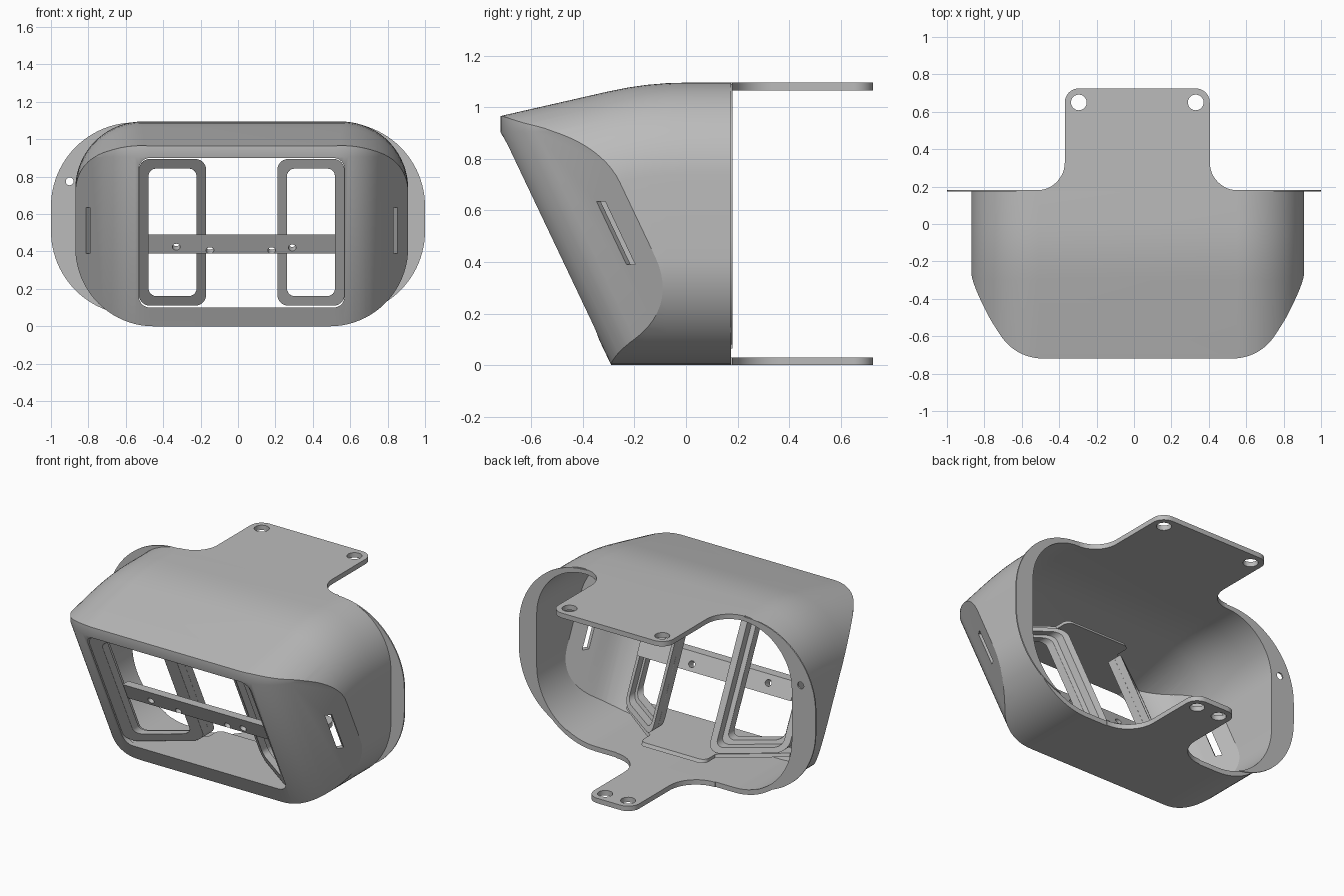
import bpy, bmesh, math

if "Cube" in bpy.data.objects:
    bpy.data.objects.remove(bpy.data.objects["Cube"])

grey = bpy.data.materials.new("plain grey")
grey.use_nodes = True
grey.diffuse_color = (0.5, 0.5, 0.5, 1)
grey.node_tree.nodes["Principled BSDF"].inputs["Base Color"].default_value = (0.5, 0.5, 0.5, 1)

MID = 0.02      # symmetry plane of the housing
LEAN = 0.475    # forward lean of the front panel
FRONT = -0.29   # foot of the front panel
BACK = 0.175    # rear rim
WALL = 0.03
SPLAY = 0.72    # sideways turn of the window rings


# ---------- helpers ----------
def arc(cx, cy, r, a0, a1, n=12):
    return [(cx + r * math.cos(math.radians(a0 + (a1 - a0) * i / n)),
             cy + r * math.sin(math.radians(a0 + (a1 - a0) * i / n))) for i in range(n + 1)]


def circle(cx, cy, r):
    return arc(cx, cy, r, 0, 345, 23)


def round_rect(x0, x1, z0, z1, low, high=None, n=12):
    high = low if high is None else high
    return (arc(x1 - low, z0 + low, low, -90, 0, n) + arc(x1 - high, z1 - high, high, 0, 90, n)
            + arc(x0 + high, z1 - high, high, 90, 180, n) + arc(x0 + low, z0 + low, low, 180, 270, n))


def loft(name, rings):
    """Join equal rings of points into a closed solid."""
    bm = bmesh.new()
    rows = [[bm.verts.new(p) for p in ring] for ring in rings]
    n = len(rows[0])
    for a, b in zip(rows, rows[1:]):
        for i in range(n):
            bm.faces.new((a[i], a[(i + 1) % n], b[(i + 1) % n], b[i]))
    bm.faces.new(rows[0])
    bm.faces.new(rows[-1])
    bmesh.ops.remove_doubles(bm, verts=bm.verts, dist=0.0001)
    bmesh.ops.recalc_face_normals(bm, faces=bm.faces)
    mesh = bpy.data.meshes.new(name)
    bm.to_mesh(mesh)
    bm.free()
    mesh.materials.append(grey)
    obj = bpy.data.objects.new(name, mesh)
    bpy.context.collection.objects.link(obj)
    return obj


def leaning(name, outline, s0, s1, splay=0):
    """Front outline (x, z) given depth along the leaning, optionally splayed, plane."""
    return loft(name, [[(x, s - LEAN * z - splay * (x - MID), z) for x, z in outline] for s in (s0, s1)])


def column(name, outline, z0, z1, lean=LEAN, shift=0):
    """Plan outline (x, s) pushed along the lean of the panel."""
    return loft(name, [[(x, s + shift - lean * z, z) for x, s in outline] for z in (z0, z1)])


def upright(name, outline, y0, y1):
    return loft(name, [[(x, y, z) for x, z in outline] for y in (y0, y1)])


def combine(obj, other, how="DIFFERENCE", keep=False):
    mod = obj.modifiers.new("cut", "BOOLEAN")
    mod.operation, mod.object, mod.solver = how, other, "EXACT"
    bpy.context.view_layer.objects.active = obj
    bpy.ops.object.modifier_apply(modifier=mod.name)
    if not keep:
        bpy.data.objects.remove(other)


# ---------- housing body ----------
def roof(y):
    if y >= 0:
        return 1.095
    return 1.095 - 0.377 * y * y if y > -0.3 else 1.061 - 0.228 * (-0.3 - y)


def body(name, inset, y_back):
    half = 0.89 - inset
    rings = []
    for y in (y_back, 0, -0.075, -0.15, -0.225, -0.3, -0.8):
        ring = round_rect(MID - half, MID + half, inset, roof(y) - inset,
                          0.42 - inset, 0.36 - inset, 20)
        rings.append([(x, y, z) for x, z in ring])
    solid = loft(name, rings)
    # Plan of the panel: flat middle, soft corners, slanted cheeks
    s0, corner, soft = FRONT + inset, 0.655 - inset * 0.55, 0.16
    dx, ds = 0.536 * soft, 0.844 * soft
    half_plan = []
    for i in range(13):
        t = i / 12
        half_plan.append((corner - soft * (1 - t) ** 2 + dx * t * t, s0 + ds * t * t))
    end = 1.6
    half_plan += [(corner + 0.536 / 0.844 * (end - s0), end)]
    plan = [(MID + x, s) for x, s in half_plan] + [(MID - x, s) for x, s in reversed(half_plan)]
    combine(solid, column("plan_cutter", plan, -0.1, 1.3), "INTERSECT")
    # Upright lip along the top of the panel
    combine(solid, column("lip_cutter", plan, -0.1, 1.3, 0, -0.43), "INTERSECT")
    return solid


housing = body("housing", 0, BACK)
cavity = body("cavity", WALL, 0.3)
combine(housing, cavity, keep=True)
combine(housing, leaning("window_cutter", round_rect(-0.53, 0.57, 0.1, 0.9, 0.06), -0.6, -0.2))

# Slot through each cheek
for side in (-1, 1):
    slot = []
    for along, out in ((-0.02, -0.08), (0.02, -0.08), (0.02, 0.08), (-0.02, 0.08)):
        x = 0.815 + 0.536 * along + 0.844 * out
        slot.append((MID + side * x, -0.025 + 0.844 * along - 0.536 * out))
    combine(housing, column("slot_cutter", slot, 0.39, 0.635))

# ---------- rear flange ----------
flange = upright("rear_flange", round_rect(-1, 1, 0.06, 1.09, 0.45, n=24), BACK - 0.002, BACK + 0.006)
combine(flange, cavity)
combine(flange, upright("pin_hole", circle(-0.9, 0.775, 0.021), 0, 0.4))


# ---------- mounting tabs ----------
def tab(name, x0, x1, z0, fillet, holes):
    y0, y1, r = BACK + 0.005, 0.725, 0.075
    outline = [(x0 - fillet, y0 - 0.01), (x1 + fillet, y0 - 0.01)]
    outline += arc(x1 + fillet, y0 + fillet, fillet, 270, 180)
    outline += arc(x1 - r, y1 - r, r, 0, 90) + arc(x0 + r, y1 - r, r, 90, 180)
    outline += arc(x0 - fillet, y0 + fillet, fillet, 0, -90)
    plate = column(name, outline, z0, z0 + WALL, 0)
    for x in holes:
        combine(plate, column("tab_hole", circle(x, 0.65, 0.042), z0 - 0.1, z0 + 0.1, 0))


tab("top_tab", -0.37, 0.405, 1.065, 0.15, (-0.295, 0.33))
tab("bottom_tab", -0.14, 0.165, 0, 0.18, (-0.065, 0.09))

# ---------- sill and head plates between the splayed rings ----------
plan = [(-0.53, -0.265), (0.57, -0.265), (0.57, -0.2), (0.24, 0.05)]
plan += arc(0.2, 0.11, 0.04, 0, 90) + arc(-0.16, 0.11, 0.04, 90, 180)
plan += [(-0.2, 0.05), (-0.53, -0.2)]
for z, label in ((0.08, "sill_plate"), (0.9, "head_plate")):
    column(label, plan, z, z + 0.02)


# ---------- window rings, turned outwards, each with a rear step ----------
def frame(name, side, width, s0, s1):
    cx, splay = MID + side * 0.37, side * SPLAY
    ring = leaning(name, round_rect(cx - 0.18, cx + 0.18, 0.11, 0.895, 0.06), s0, s1, splay)
    hole = round_rect(cx - 0.18 + width, cx + 0.18 - width, 0.11 + width, 0.895 - width, 0.04)
    combine(ring, leaning("ring_cutter", hole, -0.6, 0.6, splay))
    return ring


for side, label in ((-1, "right"), (1, "left")):
    ring = frame(label + "_ring", side, 0.052, 0.12, 0.175)
    bevel = ring.modifiers.new("soft edge", "BEVEL")
    bevel.width, bevel.segments, bevel.angle_limit = 0.012, 3, math.radians(50)
    frame(label + "_ring_step", side, 0.03, 0.175, 0.227)

# ---------- crossbar, drilled square to the panel ----------
bar = leaning("crossbar", [(-0.5, 0.39), (0.54, 0.39), (0.54, 0.49), (-0.5, 0.49)], -0.166, -0.11)
for x, z in ((-0.33, 0.435), (-0.15, 0.412), (0.18, 0.412), (0.29, 0.43)):
    combine(bar, loft("bar_hole", [[(u, y, w + LEAN * (y + 0.345)) for u, w in circle(x, z, 0.021)]
                                   for y in (-0.6, -0.1)]))

# ---------- smooth curved surfaces, crisp edges ----------
for obj in bpy.context.scene.objects:
    if obj.type == "MESH":
        bpy.ops.object.select_all(action="DESELECT")
        obj.select_set(True)
        bpy.context.view_layer.objects.active = obj
        bpy.ops.object.shade_smooth_by_angle(angle=math.radians(30))
